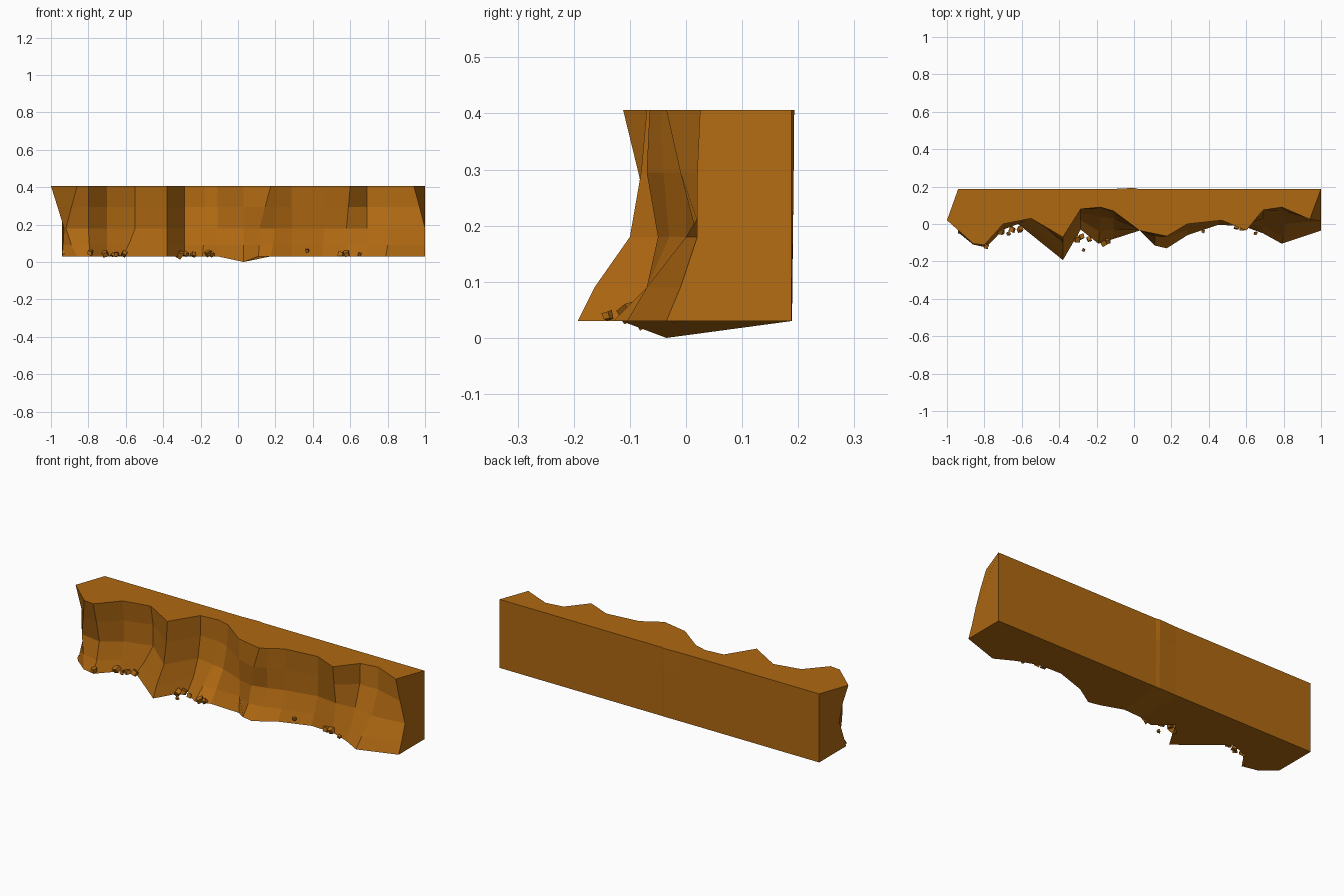
import bpy, bmesh, random
from mathutils import Matrix, Vector, Euler

random.seed(4)
BACK = 0.188
LEVELS = (0.406, 0.295, 0.18, 0.09, 0.03)

mat = bpy.data.materials.new("ochre_rock")
mat.diffuse_color = (0.43, 0.14, 0.006, 1)


def finish(bm, name):
    bmesh.ops.recalc_face_normals(bm, faces=bm.faces[:])
    me = bpy.data.meshes.new(name)
    bm.to_mesh(me)
    bm.free()
    me.materials.append(mat)
    ob = bpy.data.objects.new(name, me)
    bpy.context.collection.objects.link(ob)
    return ob


# Cliff columns: x at top, middle, foot; then y at each level from top to foot
COLUMNS = [
    (-1.0, -0.93, -0.94, 0.02, 0.02, 0.0, -0.03, -0.045),
    (-0.86, -0.92, -0.86, -0.105, -0.07, -0.04, -0.07, -0.11),
    (-0.80, -0.80, -0.79, -0.112, -0.085, -0.06, -0.09, -0.125),
    (-0.70, -0.70, -0.70, 0.0, 0.01, 0.01, -0.01, -0.03),
    (-0.55, -0.55, -0.62, 0.03, 0.05, 0.05, 0.02, 0.0),
    (-0.38, -0.38, -0.38, -0.07, -0.08, -0.10, -0.163, -0.193),
    (-0.285, -0.285, -0.285, 0.08, 0.08, 0.06, 0.02, -0.03),
    (-0.18, -0.18, -0.19, 0.09, 0.08, 0.04, -0.04, -0.105),
    (-0.11, -0.11, -0.11, 0.07, 0.06, 0.03, -0.03, -0.08),
    (0.03, 0.03, 0.03, -0.035, -0.035, -0.03, -0.03, -0.035),
    (0.175, 0.115, 0.11, -0.065, -0.07, -0.05, -0.07, -0.115),
    (0.21, 0.20, 0.175, -0.045, -0.04, -0.03, -0.07, -0.13),
    (0.285, 0.29, 0.285, 0.0, 0.0, 0.0, -0.03, -0.06),
    (0.47, 0.46, 0.45, 0.02, 0.03, 0.035, 0.01, -0.005),
    (0.60, 0.58, 0.58, -0.035, -0.01, 0.02, 0.0, -0.01),
    (0.69, 0.69, 0.69, 0.075, 0.07, 0.03, -0.01, -0.05),
    (0.79, 0.81, 0.79, 0.09, 0.07, 0.0, -0.07, -0.105),
    (0.94, 1.0, 1.0, 0.025, 0.02, 0.02, -0.01, -0.035),
]

# Cliff body: each column is a closed loop of front, bottom and back points
bm = bmesh.new()
loops = []
for i, (xt, xm, xb, *ys) in enumerate(COLUMNS):
    xs = (xt, (xt + xm) / 2, xm, (xm + xb) / 2, xb)
    pts = [Vector(p) for p in zip(xs, ys, LEVELS)]
    if abs(xb - 0.03) < 0.001:
        pts[-1].z = 0.0          # lowest point of the underside
    bx = 1.0 if i == len(COLUMNS) - 1 else max(xt, -0.94)
    pts += [Vector((bx, BACK, LEVELS[-1])), Vector((bx, BACK, LEVELS[0]))]
    loops.append([bm.verts.new(p) for p in pts])
for a, b in zip(loops, loops[1:]):
    for k in range(len(a)):
        m = (k + 1) % len(a)
        bm.faces.new((a[k], a[m], b[m], b[k]))
bm.faces.new(loops[0])
bm.faces.new(loops[-1])
finish(bm, "cliff_body")

# Shallow seam lip on the back, fading downwards
bm = bmesh.new()
rings = []
for z, bulge in ((LEVELS[0], 0.005), (0.295, 0.004), (LEVELS[-1], 0.001)):
    rings.append([bm.verts.new((x, y, z)) for x, y in
                  ((-0.1, BACK), (0.0, BACK + bulge), (0.02, BACK), (0.0, BACK - 0.01))])
for a, b in zip(rings, rings[1:]):
    for k in range(4):
        m = (k + 1) % 4
        bm.faces.new((a[k], a[m], b[m], b[k]))
bm.faces.new(rings[0])
bm.faces.new(rings[-1])
finish(bm, "back_seam")

# Loose pebbles at the foot: x, y, z, size
PEBBLES = [
    (-0.93, -0.04, 0.05, 0.018), (-0.79, -0.12, 0.05, 0.024),
    (-0.71, -0.04, 0.045, 0.026), (-0.67, -0.05, 0.04, 0.018),
    (-0.65, -0.03, 0.04, 0.024), (-0.61, -0.03, 0.045, 0.024),
    (-0.31, -0.08, 0.04, 0.028), (-0.28, -0.07, 0.045, 0.024),
    (-0.24, -0.08, 0.04, 0.020), (-0.27, -0.14, 0.04, 0.014),
    (-0.16, -0.10, 0.045, 0.026), (-0.14, -0.09, 0.04, 0.022),
    (0.37, -0.04, 0.06, 0.014), (0.55, -0.015, 0.04, 0.022),
    (0.58, -0.02, 0.045, 0.024), (0.65, -0.05, 0.04, 0.014),
]
bm = bmesh.new()
for x, y, z, s in PEBBLES:
    rot = Euler([random.uniform(-0.5, 0.5) for _ in range(3)]).to_matrix().to_4x4()
    made = bmesh.ops.create_cube(bm, size=s, matrix=Matrix.Translation((x, y, z)) @ rot)
    for v in made["verts"]:
        v.co += Vector([random.uniform(-0.15, 0.15) * s for _ in range(3)])
finish(bm, "pebbles")
